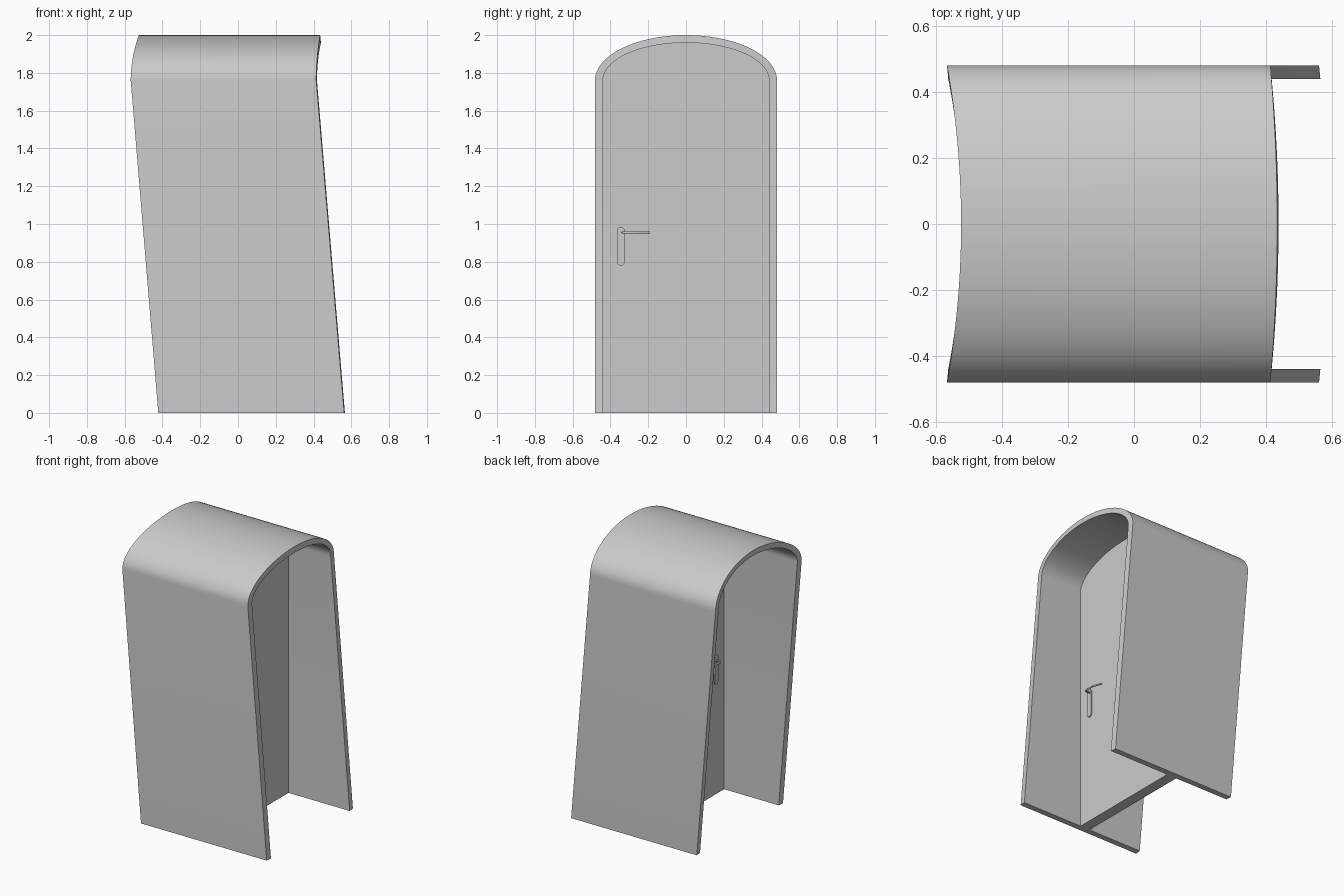
import bpy, bmesh, math

if "Cube" in bpy.data.objects:
    bpy.data.objects.remove(bpy.data.objects["Cube"])

SPRING = 1.76   # height where the arch begins
SEGS = 40


def outline(half, top):
    """Arched doorway outline as (y, z, bend); bend is 1 at the arch ends, 0 at the crown."""
    pts = [(-half, 0.0, 1.0)]
    for i in range(SEGS + 1):
        a = math.pi * (1 - i / SEGS)
        c = math.cos(a)
        pts.append((half * c, SPRING + (top - SPRING) * math.sin(a), c * c))
    pts.append((half, 0.0, 1.0))
    return pts


def finish(bm, name):
    bmesh.ops.recalc_face_normals(bm, faces=bm.faces)
    mesh = bpy.data.meshes.new(name)
    bm.to_mesh(mesh)
    bm.free()
    obj = bpy.data.objects.new(name, mesh)
    bpy.context.collection.objects.link(obj)
    bpy.ops.object.select_all(action='DESELECT')
    obj.select_set(True)
    bpy.context.view_layer.objects.active = obj
    bpy.ops.object.shade_smooth_by_angle(angle=math.radians(35))
    return obj


def prism(name, pts, x0, x1):
    """Extrude a (y, z) polygon between two x positions."""
    bm = bmesh.new()
    face = bm.faces.new([bm.verts.new((x0, p[0], p[1])) for p in pts])
    ext = bmesh.ops.extrude_face_region(bm, geom=[face])
    for v in ext['geom']:
        if isinstance(v, bmesh.types.BMVert):
            v.co.x = x1
    return finish(bm, name)


# Leaning arched frame: four rails (outer/inner, left/right) bridged with quads
def end_x(z, bend, foot, spring, crown):
    return foot if z == 0 else crown + (spring - crown) * bend


bm = bmesh.new()
outer, inner = outline(0.482, 2.0), outline(0.44, 1.96)
LEFT, RIGHT = (-0.422, -0.568, -0.525), (0.562, 0.414, 0.435)
rails = []
for pts, end, shift in ((outer, LEFT, 0), (outer, RIGHT, 0),
                        (inner, RIGHT, 0.004), (inner, LEFT, 0.004)):
    rails.append([bm.verts.new((end_x(z, b, *end) + shift, y, z)) for y, z, b in pts])
for k in range(4):
    a, b = rails[k], rails[(k + 1) % 4]
    for i in range(len(a) - 1):
        bm.faces.new((a[i], a[i + 1], b[i + 1], b[i]))
for i in (0, -1):
    bm.faces.new([r[i] for r in rails])
finish(bm, "arched_frame")

# Upright door panel filling the opening
DOOR_BACK, DOOR_FRONT = 0.01, 0.087
prism("door_panel", inner, DOOR_BACK, DOOR_FRONT)

# Handle plate and lever on both faces of the door
R, PY = 0.02, -0.345
plate = []
for cz, start in ((0.965, 0), (0.80, math.pi)):
    for i in range(9):
        a = start + math.pi * i / 8
        plate.append((PY + R * math.cos(a), cz + R * math.sin(a)))

for side, face, s in (("front", DOOR_FRONT, 1), ("back", DOOR_BACK, -1)):
    prism("handle_plate_" + side, plate, face, face + s * 0.008)
    curve = bpy.data.curves.new("handle_lever_" + side, 'CURVE')
    curve.dimensions = '3D'
    curve.bevel_depth = 0.006
    curve.bevel_resolution = 2
    curve.use_fill_caps = True
    path = [(0.0, -0.335), (0.042, -0.335), (0.05, -0.325),
            (0.05, -0.265), (0.043, -0.235), (0.026, -0.195)]
    sp = curve.splines.new('POLY')
    sp.points.add(len(path) - 1)
    for p, (d, y) in zip(sp.points, path):
        p.co = (face + s * d, y, 0.955, 1)
    bpy.context.collection.objects.link(
        bpy.data.objects.new("handle_lever_" + side, curve))
